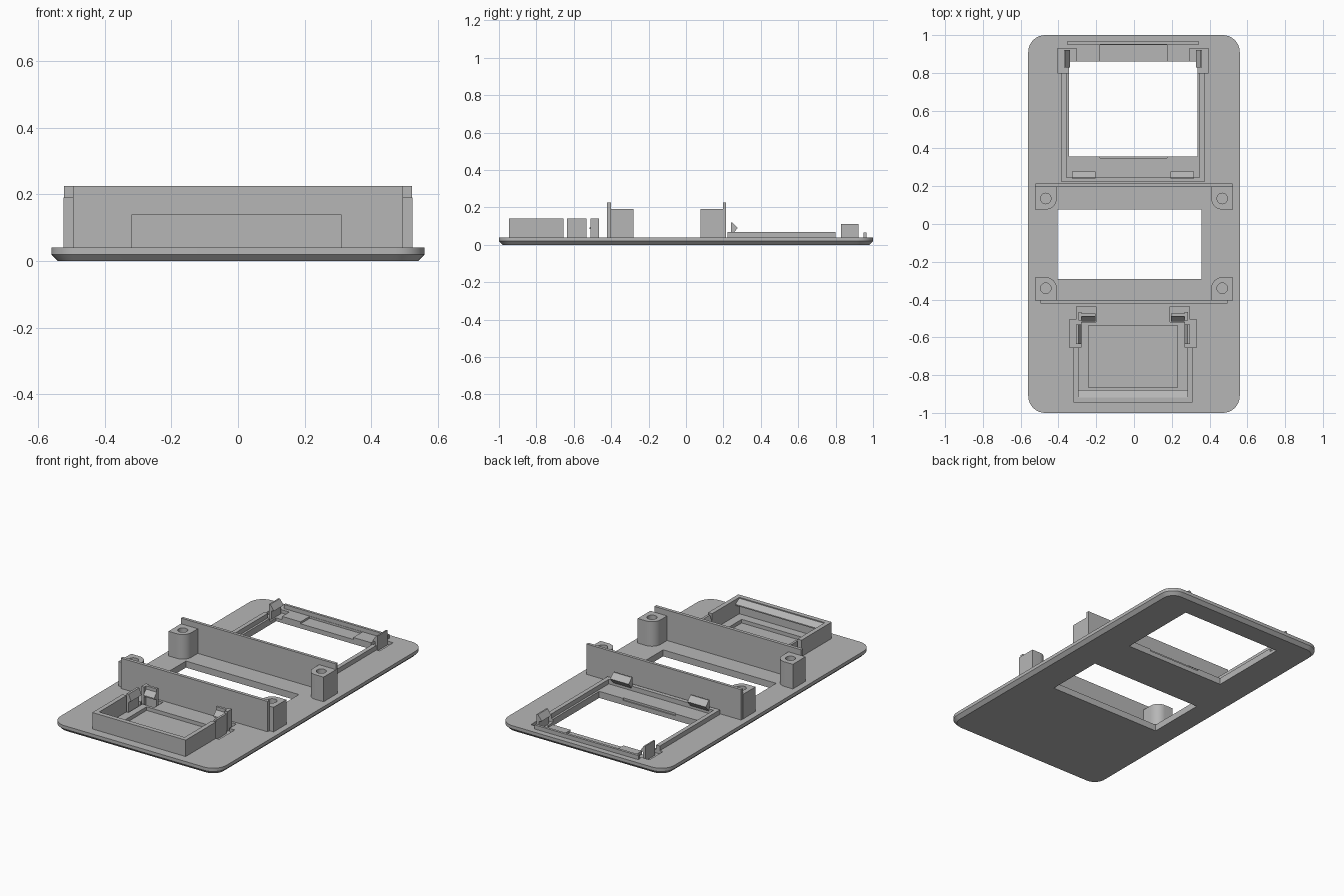
import bpy, bmesh, math
from mathutils import Vector

cube = bpy.data.objects.get("Cube")
if cube:
    bpy.data.objects.remove(cube, do_unlink=True)

grey = bpy.data.materials.new("plain grey")
grey.use_nodes = True
colour = (0.47, 0.47, 0.47, 1)
grey.diffuse_color = colour
grey.node_tree.nodes["Principled BSDF"].inputs["Base Color"].default_value = colour

TOP = 0.04      # upper face of the panel
BED = 0.03      # parts are sunk slightly into the panel
POCKET = 0.02   # floor of the relief pockets
CX = -0.005     # centre line of the two bezels


def loft(name, rings):
    """Closed solid through rings that share a point count."""
    bm = bmesh.new()
    loops = [[bm.verts.new(p) for p in ring] for ring in rings]
    n = len(loops[0])
    for a, b in zip(loops, loops[1:]):
        for i in range(n):
            j = (i + 1) % n
            bm.faces.new((a[i], a[j], b[j], b[i]))
    bm.faces.new(loops[0])
    bm.faces.new(loops[-1])
    bmesh.ops.recalc_face_normals(bm, faces=bm.faces)
    mesh = bpy.data.meshes.new(name)
    bm.to_mesh(mesh)
    bm.free()
    mesh.materials.append(grey)
    obj = bpy.data.objects.new(name, mesh)
    bpy.context.collection.objects.link(obj)
    return obj


def prism(name, profile, axis, a, b):
    """Extrude a 2D profile along an axis from a to b."""
    place = {"x": lambda p, t: (t, p[0], p[1]),
             "y": lambda p, t: (p[0], t, p[1]),
             "z": lambda p, t: (p[0], p[1], t)}[axis]
    return loft(name, [[place(p, t) for p in profile] for t in (a, b)])


def box(name, x0, x1, y0, y1, z0, z1):
    return prism(name, [(x0, y0), (x1, y0), (x1, y1), (x0, y1)], "z", z0, z1)


def arc(cx, cy, r, start, end, steps=10):
    return [(cx + r * math.cos(math.radians(start + (end - start) * i / steps)),
             cy + r * math.sin(math.radians(start + (end - start) * i / steps)))
            for i in range(steps + 1)]


def rounded(hx, hy, r, z):
    pts = []
    for sx, sy, a in ((1, 1, 0), (-1, 1, 90), (-1, -1, 180), (1, -1, 270)):
        pts += arc(sx * (hx - r), sy * (hy - r), r, a, a + 90)
    return [(x, y, z) for x, y in pts]


def cut(obj, cutter):
    mod = obj.modifiers.new("cut", "BOOLEAN")
    mod.operation = "DIFFERENCE"
    mod.solver = "EXACT"
    mod.object = cutter
    bpy.context.view_layer.objects.active = obj
    bpy.ops.object.modifier_apply(modifier=mod.name)
    bpy.data.objects.remove(cutter, do_unlink=True)


def sides():
    """Side name and a map from offset to x about the bezel centre line."""
    return (("right", lambda d: CX - d), ("left", lambda d: CX + d))


# Panel with rounded corners and a chamfered lower edge
panel = loft("panel", [rounded(0.54, 0.98, 0.07, 0),
                       rounded(0.56, 1.0, 0.09, 0.02),
                       rounded(0.56, 1.0, 0.09, TOP)])
cut(panel, box("window_cutter", -0.345, 0.335, 0.357, 0.86, -0.1, 0.1))
cut(panel, box("slot_cutter", -0.405, 0.357, -0.29, 0.077, -0.1, 0.1))
cut(panel, box("recess_cutter", -0.24, 0.23, -0.865, -0.537, 0.018, 0.1))
cut(panel, box("ledge_cutter", -0.18, 0.175, 0.35, 0.948, 0.028, 0.1))
for side, m in sides():
    cut(panel, box("relief_cutter", m(0.30), m(0.40), 0.80, 0.93, POCKET, 0.1))
    cut(panel, box("relief_cutter", m(0.275), m(0.337), -0.655, -0.505, POCKET, 0.1))
    cut(panel, box("relief_cutter", m(0.195), m(0.30), -0.52, -0.437, POCKET, 0.1))

# Tall cross walls
box("rear_cross_wall", -0.522, 0.522, 0.197, 0.215, BED, 0.225)
box("front_cross_wall", -0.495, 0.495, -0.422, -0.402, BED, 0.225)

# Screw posts: square outside, one round inner corner, hole in the top
for end, wall_y, d in (("rear", 0.199, -1), ("front", -0.404, 1)):
    for side, s in (("right", -1), ("left", 1)):
        cx, cy = s * 0.467, wall_y + d * 0.064
        curve = [(cx - s * abs(px), cy + d * abs(py))
                 for px, py in arc(0, 0, 0.058, 0, 90)]
        profile = [(s * 0.523, wall_y), (cx - s * 0.058, wall_y)] + curve + \
                  [(s * 0.523, cy + d * 0.058)]
        post = prism(f"{end}_{side}_screw_post", profile, "z", BED, 0.19)
        cut(post, prism("hole_cutter", arc(cx, cy, 0.028, 0, 345, 23), "z", 0.06, 0.3))

# Large bezel: low rim, rear rib, snap hooks
box("large_bezel_front_rim", CX - 0.379, CX + 0.379, 0.222, 0.247, BED, 0.068)
box("large_bezel_rear_rib", CX - 0.35, CX + 0.35, 0.95, 0.965, BED, 0.065)
for side, m in sides():
    box(f"large_bezel_{side}_rim", m(0.353), m(0.379), 0.222, 0.80, BED, 0.068)
    prism(f"large_bezel_{side}_hook",
          [(0.24, 0.055), (0.247, 0.055), (0.277, 0.09), (0.247, 0.12), (0.24, 0.12)],
          "x", m(0.198), m(0.322))
    prism(f"large_bezel_{side}_clip",
          [(m(0.366), POCKET - 0.005), (m(0.35), POCKET - 0.005), (m(0.35), 0.07),
           (m(0.333), 0.075), (m(0.357), 0.11), (m(0.366), 0.11)],
          "y", 0.828, 0.922)

# Small tray: raised walls, front lip, side clips and rear hooks
H = 0.14
box("tray_front_wall", CX - 0.315, CX + 0.315, -0.946, -0.918, BED, H)
prism("tray_front_lip",
      [(-0.92, 0.085), (-0.88, 0.105), (-0.88, 0.112), (-0.92, 0.135)],
      "x", CX - 0.289, CX + 0.289)
for side, m in sides():
    box(f"tray_{side}_wall", m(0.288), m(0.315), -0.946, -0.655, BED, H)
    prism(f"tray_{side}_clip",
          [(m(0.302), POCKET - 0.005), (m(0.288), POCKET - 0.005), (m(0.288), 0.09),
           (m(0.272), 0.10), (m(0.288), H), (m(0.302), H)],
          "y", -0.635, -0.533)
    box(f"tray_{side}_rear_post", m(0.272), m(0.29), -0.51, -0.465, POCKET - 0.005, H)
    prism(f"tray_{side}_rear_hook",
          [(-0.475, POCKET - 0.005), (-0.49, POCKET - 0.005), (-0.49, 0.075),
           (-0.515, 0.085), (-0.515, 0.092), (-0.49, 0.12), (-0.49, H), (-0.475, H)],
          "x", m(0.2), m(0.272))

# Smooth the curved walls while keeping edges crisp
for obj in bpy.context.collection.objects:
    if obj.name.endswith("screw_post") or obj.name == "panel":
        bpy.ops.object.select_all(action="DESELECT")
        obj.select_set(True)
        bpy.context.view_layer.objects.active = obj
        bpy.ops.object.shade_smooth_by_angle(angle=math.radians(20))
